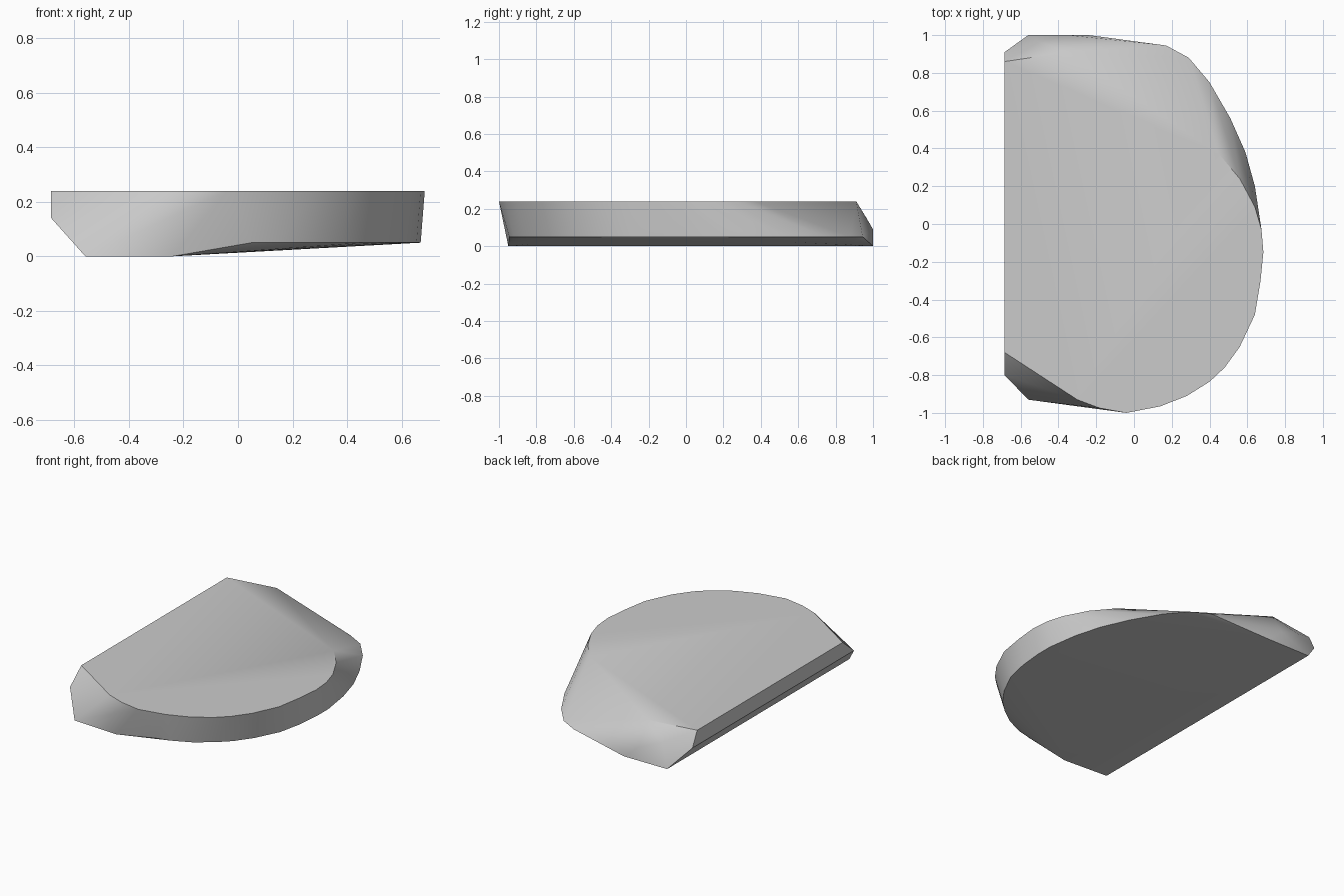
import bpy
import bmesh
import math

cube = bpy.data.objects.get("Cube")
if cube:
    bpy.data.objects.remove(cube, do_unlink=True)

grey = bpy.data.materials.new("plain grey")
grey.use_nodes = True
colour = (0.6, 0.6, 0.6, 1)
grey.diffuse_color = colour
grey.node_tree.nodes["Principled BSDF"].inputs["Base Color"].default_value = colour

TOP, RIM = 0.24, 0.05

# Outline of the flat top
top_outline = [(-.685, -.68), (-.3, -.93), (-.18, -.975), (-.04, -1), (.14, -.965),
               (.28, -.91), (.4, -.835), (.48, -.76), (.56, -.65), (.64, -.48),
               (.67, -.3), (.685, -.15), (.675, -.03), (.64, .09), (.56, .24), (.45, .37),
               (-.35, .91), (-.685, .86)]
# Lower rim around the curved side
rim_outline = [(.05, -.945), (.15, -.92), (.27, -.865), (.38, -.785), (.46, -.71),
               (.54, -.6), (.62, -.44), (.655, -.28), (.67, -.12), (.67, 0), (.64, .2),
               (.59, .38), (.51, .56), (.4, .75), (.29, .88), (.17, .945)]
# Flat underside strip and the chamfered straight side
base_outline = [(-.56, -.93), (-.24, -.95), (-.24, 1), (-.56, 1)]
side_points = [(-.685, -.8, .14), (-.685, .91, .14), (-.35, 1, .09), (-.5, .965, .15)]

points = [(x, y, z) for outline, z in
          ((top_outline, TOP), (rim_outline, RIM), (base_outline, 0))
          for x, y in outline] + side_points

# Wrap the outlines into one faceted solid
bm = bmesh.new()
for p in points:
    bm.verts.new(p)
bmesh.ops.convex_hull(bm, input=bm.verts[:])
bmesh.ops.delete(bm, geom=[v for v in bm.verts if not v.link_faces], context='VERTS')
bmesh.ops.dissolve_limit(bm, angle_limit=math.radians(0.5),
                         verts=bm.verts[:], edges=bm.edges[:])
bmesh.ops.recalc_face_normals(bm, faces=bm.faces[:])
mesh = bpy.data.meshes.new("half_round_slab")
bm.to_mesh(mesh)
bm.free()
mesh.materials.append(grey)
slab = bpy.data.objects.new("half_round_slab", mesh)
bpy.context.collection.objects.link(slab)

# Soft walls with crisp rims
bpy.context.view_layer.objects.active = slab
slab.select_set(True)
bpy.ops.object.shade_smooth_by_angle(angle=math.radians(30))
